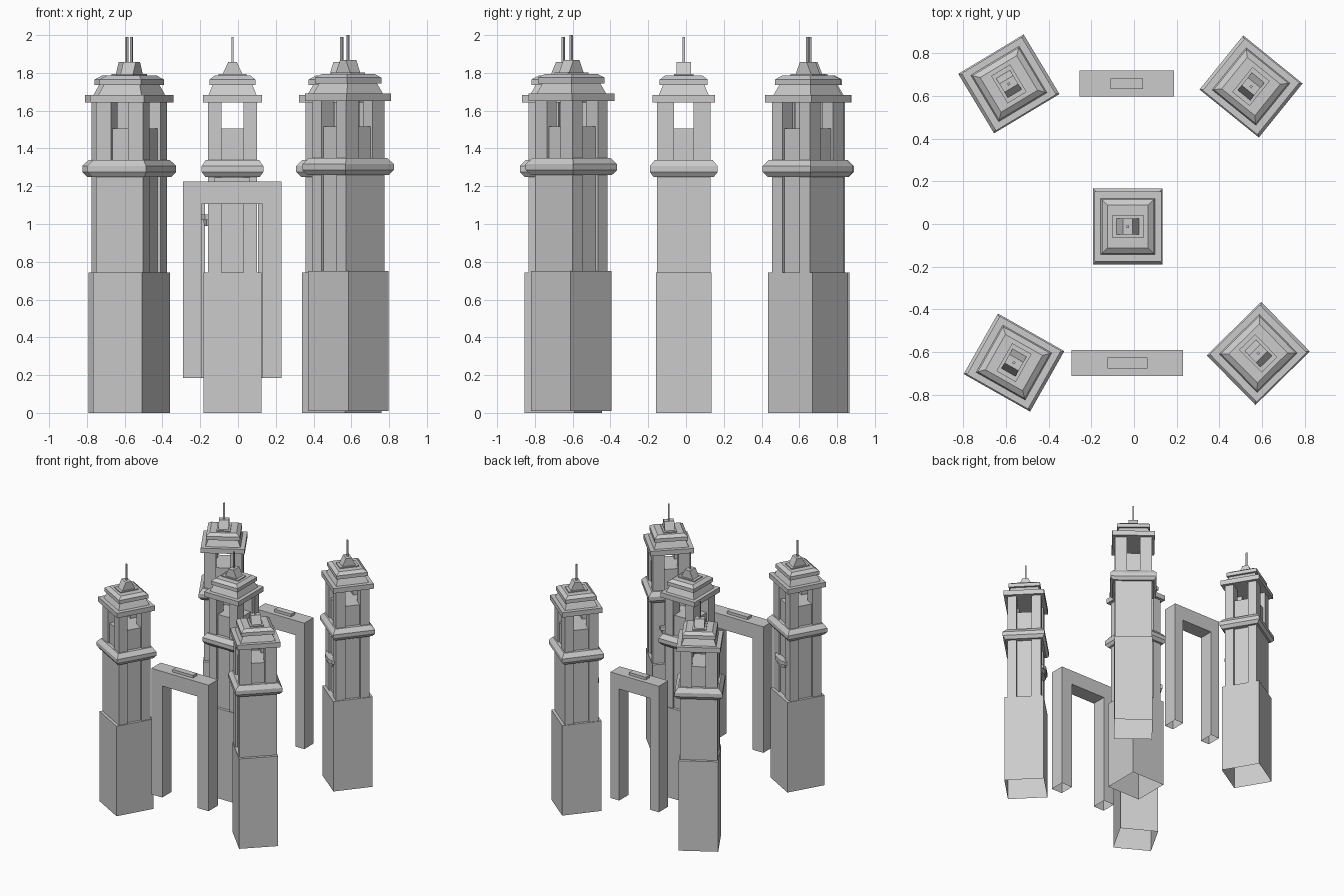
import bpy
from math import radians
from mathutils import Matrix, Vector

if "Cube" in bpy.data.objects:
    bpy.data.objects.remove(bpy.data.objects["Cube"])


def make_mesh(name, verts, faces, matrix):
    mesh = bpy.data.meshes.new(name)
    mesh.from_pydata([matrix @ Vector(v) for v in verts], [], faces)
    obj = bpy.data.objects.new(name, mesh)
    bpy.context.collection.objects.link(obj)
    return obj


def loft(name, plan, levels, matrix, at=(0, 0), bottom=True):
    """Stack scaled copies of a counter-clockwise plan; levels are (z, scale_x, scale_y)."""
    n = len(plan)
    verts = [(at[0] + x * sx, at[1] + y * sy, z) for z, sx, sy in levels for x, y in plan]
    faces = [(k * n + i, k * n + (i + 1) % n, (k + 1) * n + (i + 1) % n, (k + 1) * n + i)
             for k in range(len(levels) - 1) for i in range(n)]
    faces.append(tuple(range((len(levels) - 1) * n, len(levels) * n)))
    if bottom:
        faces.append(tuple(reversed(range(n))))
    return make_mesh(name, verts, faces, matrix)


SQUARE = [(-1, -1), (1, -1), (1, 1), (-1, 1)]
BALCONY = [(0, 0.10), (-0.03, 0.085), (-0.048, 0.05),
           (-0.048, -0.05), (-0.03, -0.085), (0, -0.10)]


def box(name, hx, hy, z0, z1, matrix, at=(0, 0), bottom=True):
    return loft(name, SQUARE, [(z0, hx, hy), (z1, hx, hy)], matrix, at, bottom)


def tower(tag, x, y, z, angle):
    m = Matrix.Translation((x, y, z)) @ Matrix.Rotation(radians(angle), 4, 'Z')
    # plinth, open underneath
    box(tag + "_base", 0.153, 0.148, 0, 0.742, m, bottom=False)
    # shaft: recessed core, corner posts, and one plain face on +x
    box(tag + "_shaft_core", 0.115, 0.125, 0.742, 1.26, m)
    box(tag + "_plain_face", 0.01, 0.14, 0.742, 1.26, m, (0.12, 0))
    for i, (sx, sy) in enumerate(SQUARE):
        box(f"{tag}_shaft_post_{i}", 0.036, 0.045, 0.742, 1.26, m, (sx * 0.094, sy * 0.097))
        box(f"{tag}_belfry_post_{i}", 0.036, 0.045, 1.33, 1.645, m, (sx * 0.094, sy * 0.097))
    # balcony on -x
    loft(tag + "_balcony", BALCONY,
         [(0.99, 0.75, 0.8), (1.02, 0.8, 0.88), (1.02, 1, 1), (1.05, 1, 1)], m, (-0.115, 0))
    # cornice with sloped edges
    loft(tag + "_cornice", SQUARE,
         [(1.25, 0.145, 0.16), (1.275, 0.163, 0.179), (1.307, 0.163, 0.179),
          (1.34, 0.14, 0.152)], m)
    # belfry parapet
    box(tag + "_belfry_parapet", 0.115, 0.125, 1.33, 1.505, m)
    # stepped roof
    box(tag + "_roof_plate", 0.157, 0.165, 1.642, 1.682, m)
    loft(tag + "_roof_tier", SQUARE,
         [(1.682, 0.127, 0.132), (1.735, 0.106, 0.11), (1.735, 0.122, 0.127),
          (1.765, 0.122, 0.127), (1.785, 0.095, 0.1)], m)
    box(tag + "_cap_foot", 0.075, 0.052, 1.78, 1.793, m)
    loft(tag + "_cap", SQUARE, [(1.79, 0.054, 0.038), (1.857, 0.023, 0.038)], m)
    box(tag + "_spire", 0.006, 0.006, 1.855, 1.99, m)


def gateway(tag, x0, x1, y, leg, block):
    top, foot, lintel, d = 1.225, 0.185, 1.105, 0.061
    outline = [(x0, foot), (x0 + leg, foot), (x0 + leg, lintel), (x1 - leg, lintel),
               (x1 - leg, foot), (x1, foot), (x1, top), (x0, top)]
    verts = [(x, y + s * d, z) for s in (-1, 1) for x, z in outline]
    # legs are open at the feet
    faces = [(i + 8, (i + 1) % 8 + 8, (i + 1) % 8, i) for i in range(8) if i not in (0, 4)]
    faces += [tuple(range(8)), tuple(reversed(range(8, 16)))]
    make_mesh(tag + "_arch", verts, faces, Matrix())
    box(tag + "_top_block", block, 0.025, top, 1.247, Matrix(), ((x0 + x1) / 2, y))


tower("centre_tower", -0.029, -0.012, 0, 0)
tower("back_right_tower", 0.549, 0.645, 0, 51)
tower("back_left_tower", -0.587, 0.657, 0, 121)
tower("front_left_tower", -0.563, -0.65, 0, 240.5)
tower("front_right_tower", 0.583, -0.607, 0.01, -45.5)

gateway("front_gateway", -0.292, 0.231, -0.652, 0.1, 0.093)
gateway("back_gateway", -0.255, 0.187, 0.658, 0.08, 0.077)
